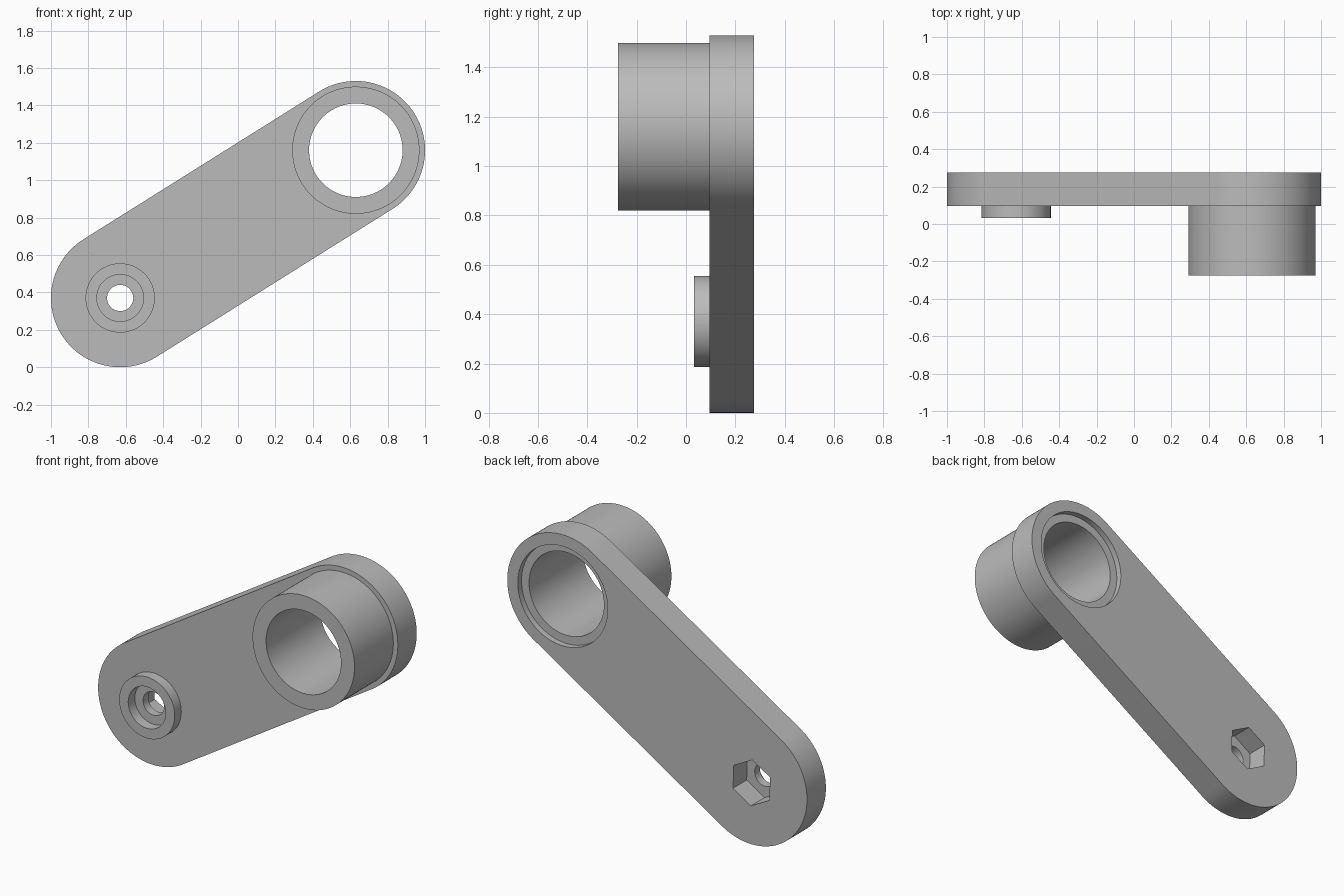
import bpy
import bmesh
from math import cos, sin, pi, atan2, radians

if "Cube" in bpy.data.objects:
    bpy.data.objects.remove(bpy.data.objects["Cube"], do_unlink=True)

SEGMENTS = 128
RADIUS = 0.37                      # rounded ends of the arm
LOW, HIGH = (-0.63, 0.37), (0.63, 1.16)   # end centres in x, z
BACK, FACE, TIP = 0.275, 0.095, -0.275    # depths in y
TILT = atan2(HIGH[1] - LOW[1], HIGH[0] - LOW[0])

grey = bpy.data.materials.new("plain grey")
grey.use_nodes = True
colour = (0.5, 0.5, 0.5, 1)
grey.diffuse_color = colour
grey.node_tree.nodes["Principled BSDF"].inputs["Base Color"].default_value = colour


def finish(name, bm):
    bmesh.ops.recalc_face_normals(bm, faces=bm.faces)
    mesh = bpy.data.meshes.new(name)
    bm.to_mesh(mesh)
    bm.free()
    mesh.materials.append(grey)
    obj = bpy.data.objects.new(name, mesh)
    bpy.context.collection.objects.link(obj)
    return obj


def select(obj):
    bpy.ops.object.select_all(action="DESELECT")
    obj.select_set(True)
    bpy.context.view_layer.objects.active = obj


def arc(centre, radius, start, sweep, steps):
    angles = [start + sweep * i / steps for i in range(steps + 1)]
    return [(centre[0] + radius * cos(a), centre[1] + radius * sin(a)) for a in angles]


def prism(name, outline, y0, y1):
    """Solid with an x, z outline, running between two depths."""
    bm = bmesh.new()
    front, back = [[bm.verts.new((x, y, z)) for x, z in outline] for y in (y0, y1)]
    bm.faces.new(front)
    bm.faces.new(back)
    for i in range(len(outline)):
        bm.faces.new((front[i - 1], front[i], back[i], back[i - 1]))
    return finish(name, bm)


def round_prism(name, centre, radius, y0, y1, sides=SEGMENTS):
    return prism(name, arc(centre, radius, TILT, 2 * pi, sides)[:-1], y0, y1)


def collar(name, centre, outer, inner, y0, y1):
    """Hollow cylinder, left open where it meets the arm."""
    bm = bmesh.new()
    rings = []
    for r, y in ((outer, y1), (outer, y0), (inner, y0), (inner, y1)):
        points = arc(centre, r, TILT, 2 * pi, SEGMENTS)[:-1]
        rings.append([bm.verts.new((x, y, z)) for x, z in points])
    for a, b in zip(rings, rings[1:]):
        for i in range(SEGMENTS):
            bm.faces.new((a[i - 1], a[i], b[i], b[i - 1]))
    return finish(name, bm)


# Arm: flat bar with two rounded ends
half = SEGMENTS // 2
outline = arc(HIGH, RADIUS, TILT - pi / 2, pi, half) + arc(LOW, RADIUS, TILT + pi / 2, pi, half)
arm = prism("arm", outline, FACE, BACK)

# Bore with a shallow rear recess, bolt hole with a rear hexagonal pocket
cutters = [
    round_prism("bore_cutter", HIGH, 0.25, FACE - 0.1, BACK + 0.1),
    round_prism("recess_cutter", HIGH, 0.30, BACK - 0.036, BACK + 0.1),
    round_prism("bolt_hole_cutter", LOW, 0.07, FACE - 0.1, BACK + 0.1),
    round_prism("hex_pocket_cutter", LOW, 0.14, BACK - 0.13, BACK + 0.1, 6),
]
for cutter in cutters:
    cutter.hide_render = True
    select(arm)
    cut = arm.modifiers.new("cut", "BOOLEAN")
    cut.operation = "DIFFERENCE"
    cut.solver = "EXACT"
    cut.object = cutter
    bpy.ops.object.modifier_apply(modifier=cut.name)
    bpy.data.objects.remove(cutter, do_unlink=True)

# Long sleeve at the high end, low washer boss at the other
sleeve = collar("sleeve", HIGH, 0.34, 0.25, TIP, FACE)
boss = collar("bolt_boss", LOW, 0.185, 0.125, 0.032, FACE)

for part in (arm, sleeve, boss):
    select(part)
    bpy.ops.object.shade_smooth_by_angle(angle=radians(30))
